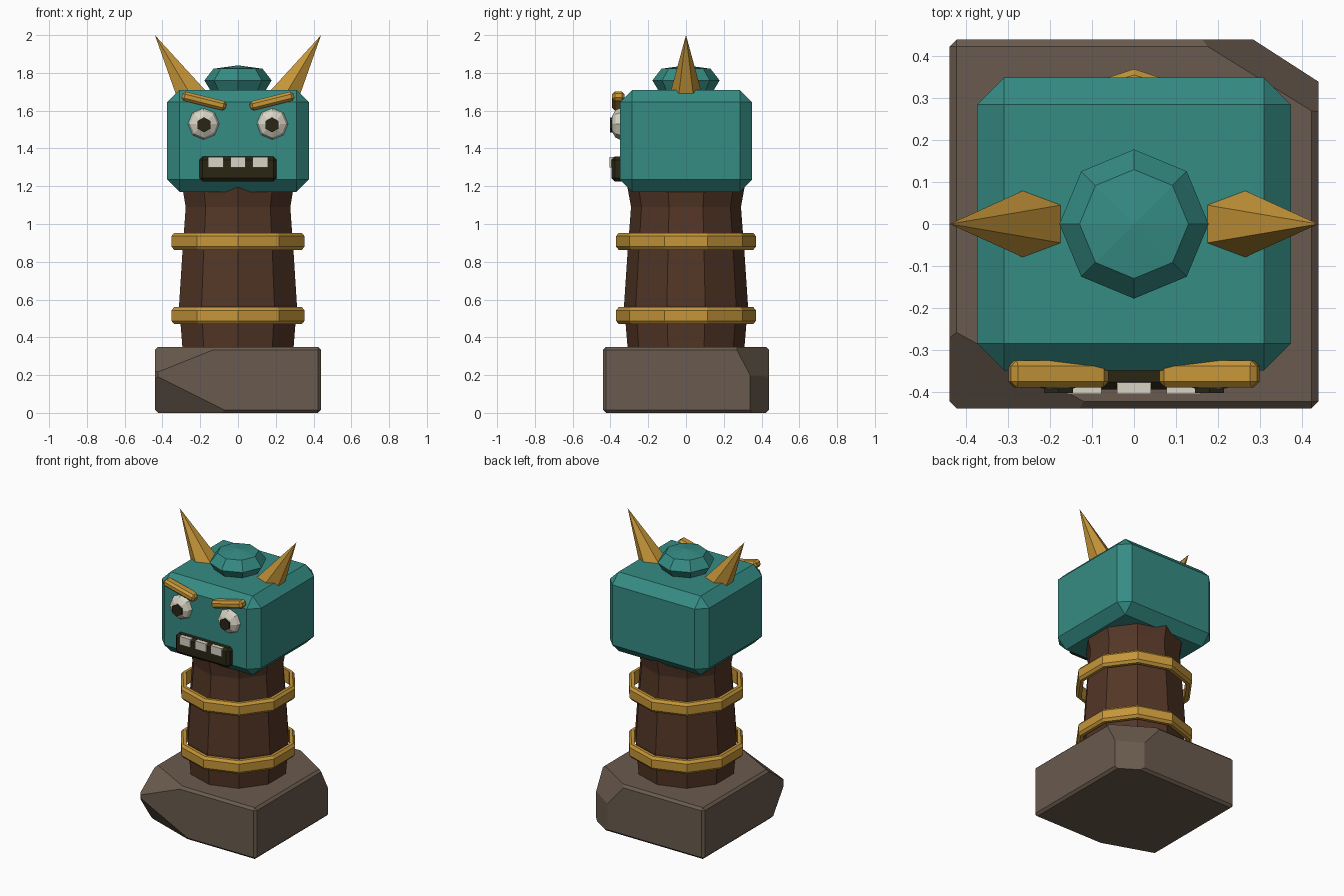
import bpy, bmesh, math
from mathutils import Vector, Matrix

if "Cube" in bpy.data.objects:
    bpy.data.objects.remove(bpy.data.objects["Cube"])


def mat(name, r, g, b):
    def lin(c):
        c /= 255
        return c / 12.92 if c <= 0.04045 else ((c + 0.055) / 1.055) ** 2.4
    m = bpy.data.materials.new(name)
    m.diffuse_color = (lin(r), lin(g), lin(b), 1)
    m.use_nodes = True
    m.node_tree.nodes["Principled BSDF"].inputs["Base Color"].default_value = m.diffuse_color
    return m


STONE = mat("stone", 106, 91, 78)
WOOD = mat("dark wood", 83, 54, 38)
TEAL = mat("teal paint", 53, 140, 132)
GOLD = mat("ochre", 198, 150, 57)
BONE = mat("bone white", 216, 211, 196)
DARK = mat("near black", 42, 37, 20)


def finish(name, bm, material):
    bmesh.ops.recalc_face_normals(bm, faces=bm.faces[:])
    me = bpy.data.meshes.new(name)
    bm.to_mesh(me)
    bm.free()
    me.materials.append(material)
    ob = bpy.data.objects.new(name, me)
    bpy.context.collection.objects.link(ob)
    return ob


def box_mesh(size, bevel=0.0):
    bm = bmesh.new()
    bmesh.ops.create_cube(bm, size=1)
    bmesh.ops.scale(bm, vec=size, verts=bm.verts[:])
    if bevel:
        bmesh.ops.bevel(bm, geom=bm.edges[:], offset=bevel, segments=1,
                        profile=0.5, affect='EDGES')
    return bm


def box(name, centre, size, material, bevel=0.0, tilt=0.0):
    bm = box_mesh(size, bevel)
    ob = finish(name, bm, material)
    ob.matrix_world = Matrix.Translation(centre) @ Matrix.Rotation(tilt, 4, 'Y')
    return ob


def lathe(name, profile, sides, material, start=0.0, closed=False):
    """Revolve (radius, z) points; a closed profile makes a ring, an open one is capped."""
    bm = bmesh.new()
    rows = []
    for r, z in profile:
        rows.append([bm.verts.new((r * math.cos(start + math.tau * i / sides),
                                   r * math.sin(start + math.tau * i / sides), z))
                     for i in range(sides)])
    pairs = list(zip(rows, rows[1:])) + ([(rows[-1], rows[0])] if closed else [])
    for a, b in pairs:
        for i in range(sides):
            j = (i + 1) % sides
            bm.faces.new((a[i], a[j], b[j], b[i]))
    if not closed:
        bm.faces.new(rows[0])
        bmesh.ops.poke(bm, faces=[bm.faces.new(rows[-1])])
    return finish(name, bm, material)


# stone base with two chipped corners
bm = box_mesh((0.88, 0.88, 0.35), 0.016)
bmesh.ops.translate(bm, vec=(0, 0, 0.175), verts=bm.verts[:])
chips = [
    ((0.44, 0.34, 0), (0.285, 0.44, 0), (0.44, 0.34, 0.35)),
    ((0.44, 0.26, 0.35), (0.15, 0.44, 0.35), (0.44, 0.345, 0.19)),
    ((-0.44, -0.25, 0.35), (-0.09, -0.44, 0.35), (-0.44, -0.44, 0.21)),
    ((-0.44, -0.30, 0), (-0.04, -0.44, 0), (-0.44, -0.44, 0.20)),
]
middle = Vector((0, 0, 0.175))
for chip in chips:
    p, q, r = map(Vector, chip)
    n = (q - p).cross(r - p).normalized()
    if n.dot(middle - p) > 0:
        n = -n
    cut = bmesh.ops.bisect_plane(bm, geom=bm.verts[:] + bm.edges[:] + bm.faces[:],
                                 plane_co=p, plane_no=n, clear_outer=True)
    rim = [e for e in bm.edges if e.is_boundary]
    bmesh.ops.holes_fill(bm, edges=rim, sides=0)
finish("stone_base", bm, STONE)

# ten-sided wooden post and its two bands
lathe("post", [(0.308, 0.33), (0.328, 0.57), (0.31, 0.84), (0.291, 1.09), (0.311, 1.2)],
      10, WOOD, math.pi / 2)
for label, z in (("lower", 0.515), ("upper", 0.908)):
    ring = [(0.335, -0.045), (0.356, -0.045), (0.37, -0.028),
            (0.37, 0.028), (0.356, 0.045), (0.335, 0.045)]
    lathe(label + "_band", [(r, z + dz) for r, dz in ring], 10, GOLD, math.pi / 2, True)

# head block and top knob
box("head", (0, 0, 1.44), (0.75, 0.70, 0.54), TEAL, 0.065)
knob = lathe("top_knob", [(0.13, 1.68), (0.178, 1.76), (0.13, 1.822)], 8, TEAL)
apex = max(knob.data.vertices, key=lambda v: v.co.z - v.co.xy.length)
apex.co.z = 1.84

# mouth and teeth
box("mouth", (0, -0.36, 1.291), (0.41, 0.07, 0.132), DARK, 0.018)
for i in (-1, 0, 1):
    box("tooth", (i * 0.118, -0.383, 1.328), (0.082, 0.045, 0.056), BONE)

for side in (-1, 1):
    # horn: six-sided cone leaning outwards
    foot, tip = Vector((side * 0.242, 0, 1.67)), Vector((side * 0.44, 0, 2.0))
    axis = tip - foot
    bm = bmesh.new()
    bmesh.ops.create_cone(bm, cap_ends=True, segments=6, radius1=0.09, radius2=0,
                          depth=axis.length)
    bmesh.ops.remove_doubles(bm, verts=bm.verts[:], dist=1e-5)
    # turn so that two corners lie on the front-back axis
    v = bm.verts[:]
    v.sort(key=lambda w: w.co.z)
    turn = math.pi / 2 - math.atan2(v[0].co.y, v[0].co.x)
    lean = math.atan2(axis.x, axis.z)
    bm.transform(Matrix.Translation((foot + tip) / 2) @ Matrix.Rotation(lean, 4, 'Y')
                 @ Matrix.Rotation(turn, 4, 'Z'))
    finish("horn", bm, GOLD)

    # flattened eyeball with its pole facing forwards
    bm = bmesh.new()
    bmesh.ops.create_uvsphere(bm, u_segments=8, v_segments=6, radius=0.083)
    bm.transform(Matrix.Translation((side * 0.182, -0.35, 1.53))
                 @ Matrix.Diagonal((1, 0.58, 1, 1)) @ Matrix.Rotation(math.pi / 2, 4, 'X'))
    finish("eye", bm, BONE)

    # hexagonal pupil
    bm = bmesh.new()
    ring = [bm.verts.new((side * 0.18 + 0.04 * math.sin(math.tau * i / 6), -0.385,
                          1.525 + 0.04 * math.cos(math.tau * i / 6))) for i in range(6)]
    face = bm.faces.new(ring)
    out = bmesh.ops.extrude_face_region(bm, geom=[face])
    moved = [g for g in out["geom"] if isinstance(g, bmesh.types.BMVert)]
    bmesh.ops.translate(bm, vec=(0, -0.018, 0), verts=moved)
    finish("pupil", bm, DARK)

    # angry brow bar, lower towards the nose
    box("brow", (side * 0.18, -0.358, 1.651), (0.24, 0.065, 0.05), GOLD, 0.014,
        -side * math.radians(14))
